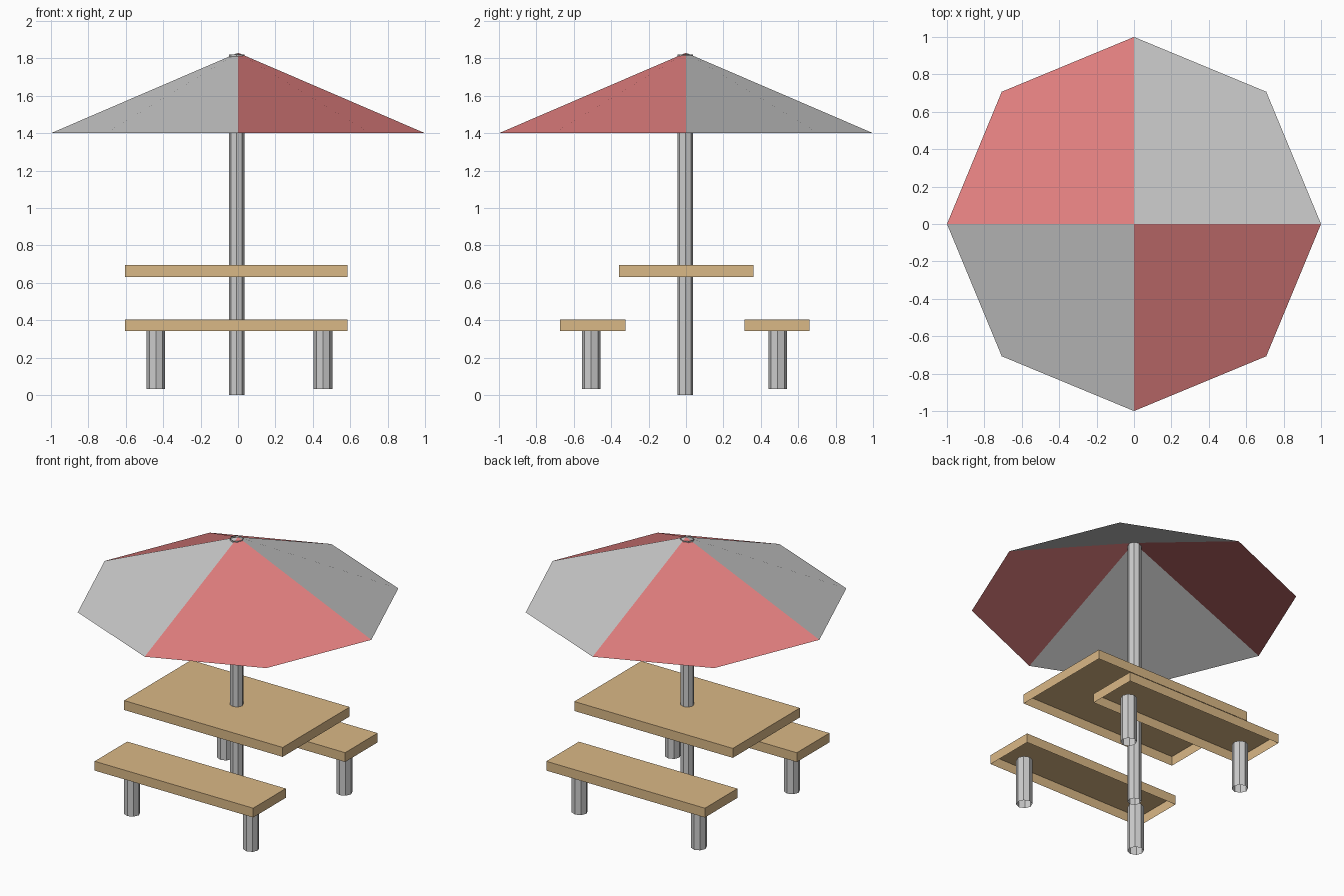
import bpy, bmesh
from math import sin, cos, radians
from mathutils import Matrix, Vector

if "Cube" in bpy.data.objects:
    bpy.data.objects.remove(bpy.data.objects["Cube"])


def material(name, rgb):
    m = bpy.data.materials.new(name)
    m.diffuse_color = (*rgb, 1)
    m.use_nodes = True
    m.node_tree.nodes["Principled BSDF"].inputs["Base Color"].default_value = m.diffuse_color
    return m


red = material("red_fabric", (0.75, 0.21, 0.21))
wood = material("wood", (0.70, 0.48, 0.24))


def finish(name, bm, mat=None):
    mesh = bpy.data.meshes.new(name)
    bm.to_mesh(mesh)
    bm.free()
    if mat:
        mesh.materials.append(mat)
    obj = bpy.data.objects.new(name, mesh)
    bpy.context.collection.objects.link(obj)
    return obj


def slab(name, x, y, z):
    """Plank shell with an open underside; x, y, z are (min, max)."""
    bm = bmesh.new()
    size = [b - a for a, b in (x, y, z)]
    centre = Vector([(a + b) / 2 for a, b in (x, y, z)])
    bmesh.ops.create_cube(bm, size=1, matrix=Matrix.Translation(centre) @ Matrix.Diagonal((*size, 1)))
    bottom = [f for f in bm.faces if f.normal.z < -0.5 or f.calc_center_median().z < z[0] + 1e-4]
    bmesh.ops.delete(bm, geom=bottom, context='FACES')
    return finish(name, bm, wood)


def tube(name, x, y, z0, z1, r):
    """Open eight-sided tube."""
    bm = bmesh.new()
    bmesh.ops.create_cone(bm, cap_ends=False, segments=8, radius1=r, radius2=r, depth=z1 - z0,
                          matrix=Matrix.Translation((x, y, (z0 + z1) / 2)))
    bmesh.ops.recalc_face_normals(bm, faces=bm.faces)
    return finish(name, bm)


# Canopy: four quarter panels, alternately grey and red
for i, side in enumerate(("back_right", "back_left", "front_left", "front_right")):
    bm = bmesh.new()
    pts = [(0, 0, 1.83)]
    for k in range(3):
        a = radians(90 * i + 45 * k)
        pts.append((cos(a), sin(a), 1.4))
    bm.faces.new([bm.verts.new(p) for p in pts])
    finish("canopy_" + side, bm, red if i % 2 else None)

# Central pole
tube("pole", -0.007, -0.004, 0, 1.82, 0.042)

# Table top and benches
span = (-0.604, 0.585)
slab("table_top", span, (-0.357, 0.361), (0.632, 0.696))
for side, y, leg_y in (("front", (-0.673, -0.324), -0.507), ("back", (0.312, 0.66), 0.49)):
    slab(side + "_bench", span, y, (0.342, 0.405))
    for end, leg_x in (("left", -0.439), ("right", 0.454)):
        tube(f"{side}_{end}_leg", leg_x, leg_y, 0.033, 0.345, 0.05)
